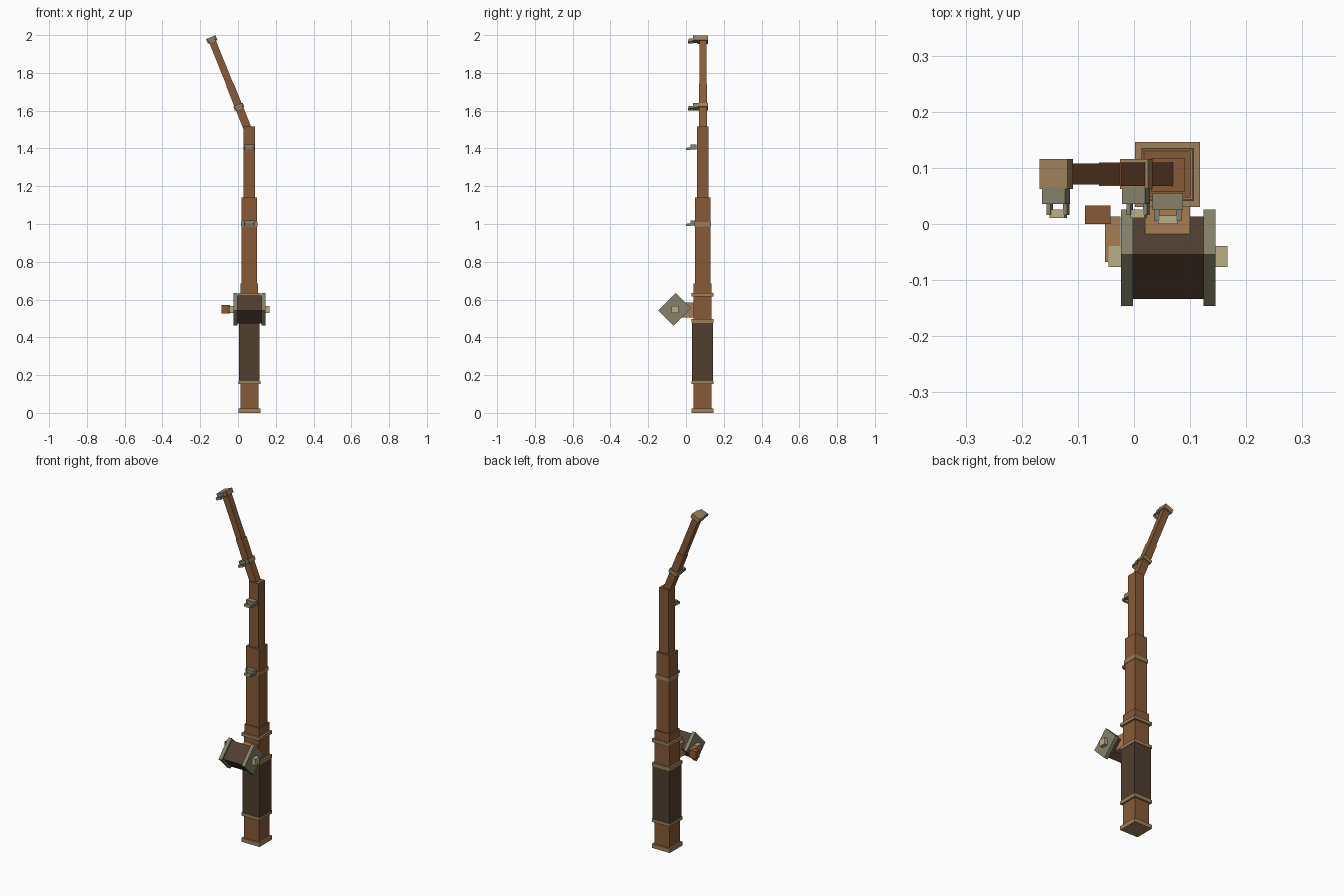
import bpy, bmesh, math
from mathutils import Matrix, Vector

cube = bpy.data.objects.get("Cube")
if cube:
    bpy.data.objects.remove(cube, do_unlink=True)


def material(name, *rgb):
    # sRGB bytes to linear colour
    lin = [(c / 255 / 12.92) if c < 11 else ((c / 255 + 0.055) / 1.055) ** 2.4 for c in rgb]
    m = bpy.data.materials.new(name)
    m.use_nodes = True
    m.diffuse_color = (*lin, 1)
    m.node_tree.nodes["Principled BSDF"].inputs["Base Color"].default_value = (*lin, 1)
    return m


WOOD = material("brown wood", 136, 90, 54)
TAN = material("tan binding", 158, 129, 91)
COPPER = material("light wood", 167, 124, 82)
DARK = material("dark leather", 80, 62, 47)
METAL = material("grey metal", 133, 130, 106)
PALE = material("pale metal", 186, 175, 138)


def box(name, mat, lo, hi, frame=Matrix()):
    """Box between two corners, placed in a local frame."""
    lo, hi = Vector(lo), Vector(hi)
    bm = bmesh.new()
    place = frame @ Matrix.Translation((lo + hi) / 2) @ Matrix.Diagonal((*(hi - lo), 1))
    bmesh.ops.create_cube(bm, size=1, matrix=place)
    mesh = bpy.data.meshes.new(name)
    bm.to_mesh(mesh)
    bm.free()
    mesh.materials.append(mat)
    ob = bpy.data.objects.new(name, mesh)
    bpy.context.collection.objects.link(ob)
    return ob


def stage(name, mat, half, z0, z1, frame):
    """Square section along the local z axis."""
    return box(name, mat, (-half, -half, z0), (half, half, z1), frame)


def line_guide(name, frame, half, y):
    """Small bracket with two prongs and a thin front bar."""
    box(name + "_block", METAL, (-half, y - 0.03, -0.005), (half, y, 0.02), frame)
    for side, s in (("left", 1), ("right", -1)):
        x0, x1 = sorted((s * half * 0.55, s * half * 0.9))
        box(f"{name}_{side}_prong", METAL, (x0, y - 0.05, -0.008), (x1, y - 0.03, 0.004), frame)
    box(name + "_bar", PALE, (-half * 0.65, y - 0.055, -0.009), (half * 0.65, y - 0.04, 0.002), frame)


# Straight rod, from the butt upwards
rod = Matrix.Translation((0.06, 0.088, 0))
for name, mat, half, z0, z1 in (
    ("butt_cap", TAN, 0.058, 0, 0.023),
    ("lower_shaft", WOOD, 0.048, 0.023, 0.152),
    ("grip_lower_band", TAN, 0.058, 0.152, 0.17),
    ("grip", DARK, 0.055, 0.17, 0.477),
    ("grip_upper_band", TAN, 0.058, 0.477, 0.496),
    ("reel_shaft", WOOD, 0.048, 0.496, 0.617),
    ("reel_band", TAN, 0.058, 0.617, 0.635),
    ("collar", WOOD, 0.047, 0.635, 0.685),
    ("middle_shaft", WOOD, 0.041, 0.685, 1.14),
    ("middle_band", TAN, 0.044, 0.988, 1.01),
    ("upper_shaft", WOOD, 0.03, 1.14, 1.515),
):
    stage(name, mat, half, z0, z1, rod)

# Bent tip
tilt = Matrix.Rotation(math.radians(-21.9), 4, 'Y')
tip = Matrix.Translation((0.004, 0.089, 1.621)) @ tilt
TOP = 0.383
stage("tip_lower", WOOD, 0.021, -0.125, 0.125, tip)
stage("tip_upper", WOOD, 0.0185, 0.125, TOP, tip)
stage("tip_band", TAN, 0.027, -0.011, 0.011, tip)
stage("tip_cap", TAN, 0.027, TOP - 0.013, TOP + 0.013, tip)

# Line guides
for i, z in enumerate((0.998, 1.4)):
    line_guide(f"shaft_guide_{i + 1}", Matrix.Translation((0.06, 0, z)), 0.027, 0.055)
for i, z in enumerate((0, TOP)):
    frame = tip @ Matrix.Translation((0, -0.089, z - 0.007))
    line_guide(f"tip_guide_{i + 1}", frame, 0.022, 0.066)

# Reel, turned on its corner
box("reel_mount", COPPER, (0.02, -0.05, 0.505), (0.1, 0.045, 0.585))
reel = Matrix.Translation((0.061, -0.06, 0.548)) @ Matrix.Rotation(math.radians(45), 4, 'X')
box("reel_drum", DARK, (-0.065, -0.056, -0.048), (0.065, 0.056, 0.048), reel)
for side, s in (("left", 1), ("right", -1)):
    x0, x1 = sorted((s * 0.063, s * 0.084))
    box(f"reel_{side}_plate", METAL, (x0, -0.065, -0.057), (x1, 0.065, 0.057), reel)
    x0, x1 = sorted((s * 0.084, s * 0.106))
    box(f"axle_{side}_end", PALE, (x0, -0.019, -0.019), (x1, 0.019, 0.019),
        Matrix.Translation((0.061, -0.058, 0.547)))

# Crank
box("crank_arm", COPPER, (-0.052, -0.068, 0.531), (-0.024, 0.013, 0.564))
box("crank_handle", WOOD, (-0.087, 0, 0.527), (-0.042, 0.033, 0.571))
